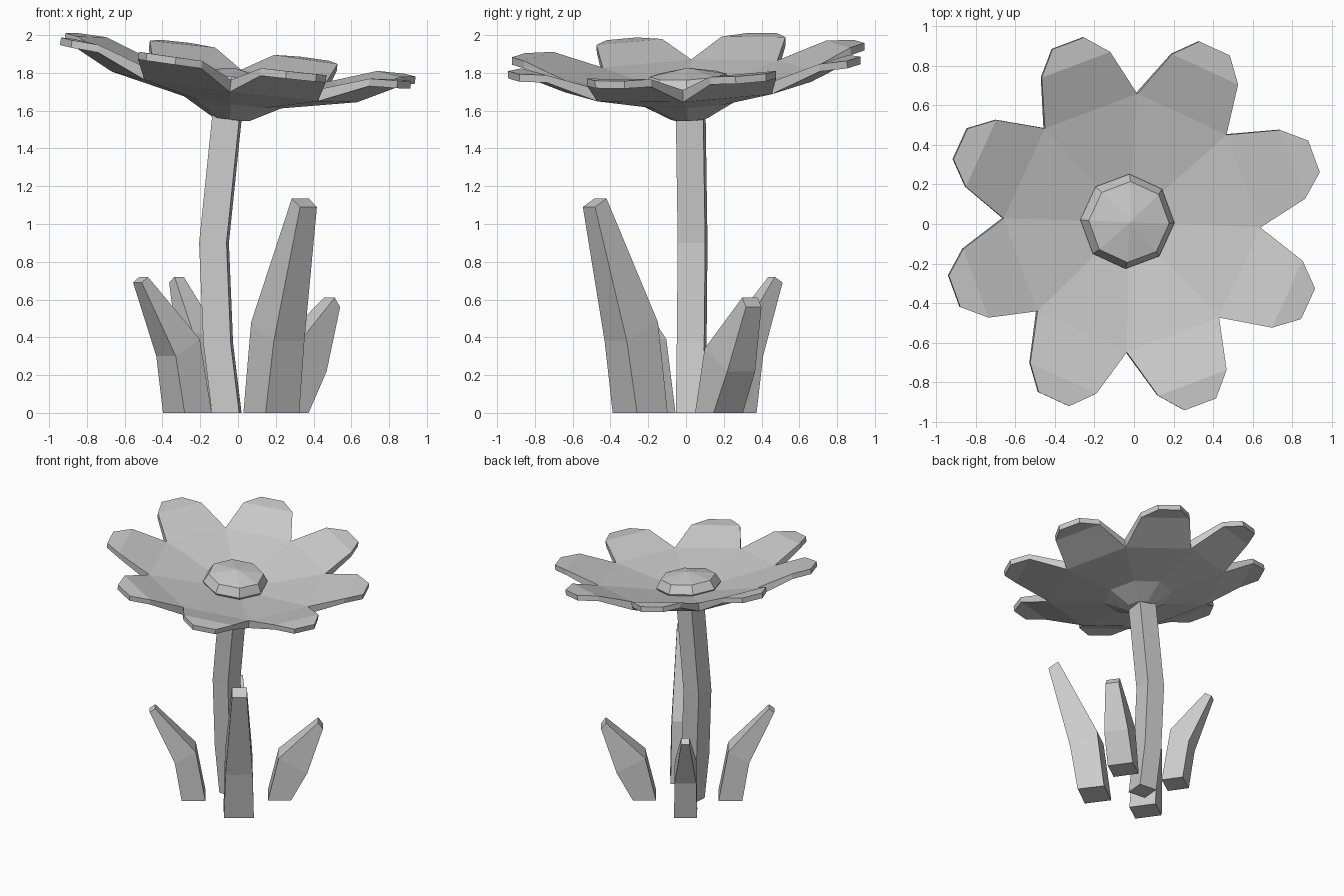
import bpy, bmesh
from math import sin, cos, radians
from mathutils import Matrix, Vector

if "Cube" in bpy.data.objects:
    bpy.data.objects.remove(bpy.data.objects["Cube"])


def add_object(name, bm):
    bmesh.ops.recalc_face_normals(bm, faces=bm.faces)
    mesh = bpy.data.meshes.new(name)
    bm.to_mesh(mesh)
    bm.free()
    obj = bpy.data.objects.new(name, mesh)
    bpy.context.collection.objects.link(obj)
    return obj


def loft(name, loops):
    """Closed solid skinned through loops of equal length."""
    bm = bmesh.new()
    rings = [[bm.verts.new(p) for p in loop] for loop in loops]
    for a, b in zip(rings, rings[1:]):
        for i in range(len(a)):
            j = (i + 1) % len(a)
            bm.faces.new((a[i], a[j], b[j], b[i]))
    bm.faces.new(rings[0])
    bm.faces.new(rings[-1])
    return add_object(name, bm)


def polar(r, deg, z):
    return Vector((r * cos(radians(deg)), r * sin(radians(deg)), z))


def octagon(r, z):
    return [polar(r, 45 * i - 2, z) for i in range(8)]


# Tilt shared by the petals and the centre disc
tilt = (Matrix.Translation((-0.01, 0.005, 1.79))
        @ Matrix.Rotation(radians(7), 4, 'Y') @ Matrix.Rotation(radians(2.6), 4, 'X'))

# Petals: upper and lower sheets sharing the same outline, joined by a rim
bm = bmesh.new()
outline = []
for rings, notch_z, fold_z, tip_z in (
        ([(0.2, -0.09)], 0.0, 0.09, 0.095),
        ([(0.1, -0.235), (0.26, -0.147)], -0.065, 0.05, 0.055)):
    loops = [[bm.verts.new(p) for p in octagon(r, z)] for r, z in rings]
    loops.append([bm.verts.new(p) for p in octagon(0.655, notch_z)])
    bm.faces.new(loops[0])
    for a, b in zip(loops, loops[1:]):
        for i in range(8):
            j = (i + 1) % 8
            bm.faces.new((a[i], a[j], b[j], b[i]))
    edge = []
    for i in range(8):
        n0, n1 = loops[-1][i], loops[-1][(i + 1) % 8]
        mid = 45 * i + 20.5
        f0, f1 = [bm.verts.new(polar(0.88, mid + d, fold_z)) for d in (-12.2, 12.2)]
        t0, t1 = [bm.verts.new(polar(0.98, mid + d, tip_z)) for d in (-5, 5)]
        bm.faces.new((n0, f0, f1, n1))
        bm.faces.new((f0, t0, t1, f1))
        edge += [n0, f0, t0, t1, f1]
    outline.append(edge)
top, low = outline
for i in range(len(top)):
    j = (i + 1) % len(top)
    bm.faces.new((top[i], top[j], low[j], low[i]))
add_object("petals", bm).matrix_world = tilt

# Centre disc with a shallow peaked top
disc = loft("flower_centre", [octagon(0.22, -0.11), octagon(0.24, -0.07),
                              octagon(0.205, -0.005), octagon(0.001, 0.035)])
disc.matrix_world = tilt @ Matrix.Translation((-0.015, 0.005, 0))

# Stem: bent square tube
stem_path = [(-0.06, 0.025, 0), (-0.105, 0.03, 0.37), (-0.127, 0.035, 0.9), (-0.057, 0.025, 1.58)]
loft("stem", [[Vector(c) + polar(0.103, 45 + 90 * k - 5, 0) for k in range(4)]
              for c in stem_path])


# Leaves: each section is (outer r, outer z, inner r, inner z, half width)
def leaf(name, angle, sections):
    turn = Matrix.Rotation(radians(angle), 4, 'Z')
    loft(name, [[turn @ Vector(p) for p in
                 ((ro, -w, zo), (ro, w, zo), (ri, w, zi), (ri, -w, zi))]
                for ro, zo, ri, zi, w in sections])


leaf("leaf_tall", -54, [(0.40, 0, 0.20, 0, 0.11), (0.46, 0.38, 0.256, 0.48, 0.10),
                        (0.635, 1.09, 0.56, 1.135, 0.055)])
leaf("leaf_right", 35, [(0.39, 0, 0.22, 0, 0.095), (0.51, 0.22, 0.30, 0.34, 0.09),
                        (0.625, 0.56, 0.59, 0.61, 0.05)])
leaf("leaf_back", 124.5, [(0.395, 0, 0.235, 0, 0.085), (0.44, 0.30, 0.30, 0.42, 0.08),
                          (0.60, 0.69, 0.55, 0.72, 0.03)])
leaf("leaf_left", 215, [(0.415, 0, 0.24, 0, 0.10), (0.465, 0.30, 0.31, 0.39, 0.09),
                        (0.65, 0.69, 0.61, 0.72, 0.04)])
